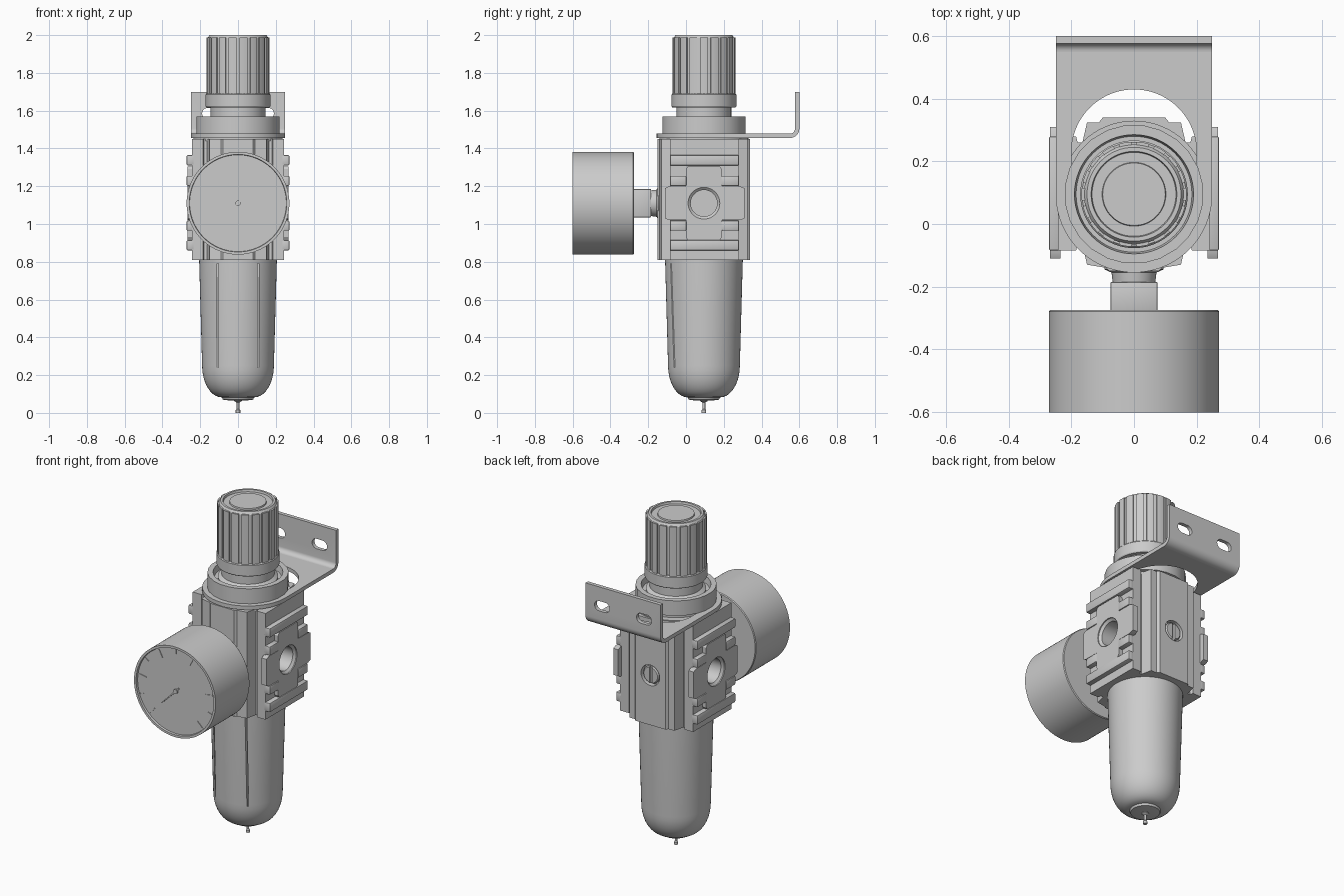
import bpy, bmesh
from math import pi, sin, cos, radians, sqrt
from mathutils import Matrix, Vector

if "Cube" in bpy.data.objects:
    bpy.data.objects.remove(bpy.data.objects["Cube"])

AY, GZ = 0.095, 1.11          # body axis in y, height of ports and gauge
T = Matrix.Translation
AXIS = T((0, AY, 0))


def finish(name, bm, mat=None, angle=30):
    if mat:
        bm.transform(mat)
    bmesh.ops.remove_doubles(bm, verts=bm.verts, dist=1e-5)
    bmesh.ops.recalc_face_normals(bm, faces=bm.faces)
    me = bpy.data.meshes.new(name)
    bm.to_mesh(me)
    bm.free()
    ob = bpy.data.objects.new(name, me)
    bpy.context.collection.objects.link(ob)
    smooth(ob, angle)
    return ob


def smooth(ob, angle=30):
    bpy.ops.object.select_all(action='DESELECT')
    ob.select_set(True)
    bpy.context.view_layer.objects.active = ob
    bpy.ops.object.shade_smooth_by_angle(angle=radians(angle))


def lathe(name, prof, mat=AXIS, seg=64):
    """Revolve (radius, height) points round local z."""
    bm = bmesh.new()
    vs = [bm.verts.new((r, 0, z)) for r, z in prof]
    es = [bm.edges.new(p) for p in zip(vs, vs[1:])]
    bmesh.ops.spin(bm, geom=vs + es, cent=(0, 0, 0), axis=(0, 0, 1),
                   angle=2 * pi, steps=seg, use_merge=True)
    return finish(name, bm, mat)


def prism(name, pts, z0, z1, mat=None):
    """Extrude a 2D outline along local z."""
    bm = bmesh.new()
    f = bm.faces.new([bm.verts.new((x, y, z0)) for x, y in pts])
    ext = bmesh.ops.extrude_face_region(bm, geom=[f])['geom']
    bmesh.ops.translate(bm, vec=(0, 0, z1 - z0),
                        verts=[v for v in ext if isinstance(v, bmesh.types.BMVert)])
    return finish(name, bm, mat)


def box(name, lo, hi, mat=None, bevel=0):
    lo, hi = Vector(lo), Vector(hi)
    bm = bmesh.new()
    bmesh.ops.create_cube(bm, size=1, matrix=T((lo + hi) / 2) @ Matrix.Diagonal((*(hi - lo), 1)))
    if bevel:
        bmesh.ops.bevel(bm, geom=bm.edges[:], offset=bevel, segments=2, affect='EDGES', profile=0.5)
    return finish(name, bm, mat)


def cut(ob, *cutters):
    for c in cutters:
        m = ob.modifiers.new('cut', 'BOOLEAN')
        m.operation, m.solver, m.object = 'DIFFERENCE', 'EXACT', c
    dg = bpy.context.evaluated_depsgraph_get()
    me = bpy.data.meshes.new_from_object(ob.evaluated_get(dg))
    ob.modifiers.clear()
    ob.data = me
    smooth(ob)


def discard(*obs):
    for o in obs:
        bpy.data.objects.remove(o)


def arc(cx, cy, r, a0, a1, n=24):
    return [(cx + r * cos(radians(a0 + (a1 - a0) * i / n)),
             cy + r * sin(radians(a0 + (a1 - a0) * i / n))) for i in range(n + 1)]


def mirrored(half):
    return half + [(-x, y) for x, y in reversed(half)]


# local (x, y, z) -> world (y, z, x) for side pieces; -z towards front for gauge pieces
SIDE = Matrix(((0, 0, 1, 0), (1, 0, 0, 0), (0, 1, 0, 0), (0, 0, 0, 1)))
FRONT = T((0, 0, GZ)) @ Matrix.Rotation(pi / 2, 4, 'X')    # local z -> -y
PORT = {s: T((0, AY, GZ)) @ Matrix.Rotation(s * pi / 2, 4, 'Y') for s in (1, -1)}

# Bowl with narrow sight slits
dome = [(0.085 + 0.105 * cos(radians(a)), 0.25 - 0.168 * sin(radians(a))) for a in range(0, 91, 9)]
bowl = lathe('bowl', [(0, 0.82), (0.206, 0.82)] + dome + [(0.08, 0.07), (0.05, 0.066), (0, 0.066)])
slits = [box('slit_cutter', (s * 0.108 - 0.004, -0.12, 0.24), (s * 0.108 + 0.004, -0.055, 0.79))
         for s in (1, -1)]
cut(bowl, *slits)
discard(*slits)

# Drain pin
lathe('drain_pin', [(0, 0), (0.012, 0), (0.012, 0.014), (0.007, 0.02), (0.007, 0.055),
                    (0.02, 0.062), (0.02, 0.075), (0, 0.075)], seg=24)

# Body block
body = prism('body', mirrored([(0.1, 0.34), (0.112, 0.325), (0.15, 0.325), (0.165, 0.26), (0.18, 0.26),
                               (0.185, 0.28), (0.243, 0.28), (0.243, -0.085), (0.185, -0.085),
                               (0.18, -0.065), (0.165, -0.065), (0.15, -0.13), (0.09, -0.14),
                               (0.08, -0.15)]), 0.81, 1.45)
ports = [lathe('port_cutter', [(0, 0.1), (0.07, 0.1), (0.07, 0.25), (0.084, 0.262),
                               (0.084, 0.3), (0, 0.3)], PORT[s], 48) for s in (1, -1)]
BACK = T((0, 0, GZ)) @ Matrix.Rotation(-pi / 2, 4, 'X')
plug_hole = lathe('plug_cutter', [(0, 0.31), (0.062, 0.31), (0.062, 0.36), (0, 0.36)], BACK, 40)
cut(body, plug_hole, *ports)

# Slotted plug in the back
plug = lathe('back_plug', [(0, 0.3), (0.052, 0.3), (0.052, 0.33), (0.046, 0.337), (0, 0.337)], BACK, 40)
slot = box('plug_slot_cutter', (-0.009, 0.322, GZ - 0.06), (0.009, 0.36, GZ + 0.06))
cut(plug, slot)
discard(slot, plug_hole)

# Port plates and grip ribs on both sides
cross = [(-0.11, 1.03), (-0.09, 1.02), (0, 1.02), (0, 0.93), (0.01, 0.915), (0.18, 0.915), (0.19, 0.93),
         (0.19, 1.02), (0.285, 1.02), (0.31, 1.03), (0.31, 1.19), (0.285, 1.2), (0.19, 1.2), (0.19, 1.29),
         (0.18, 1.305), (0.01, 1.305), (0, 1.29), (0, 1.2), (-0.09, 1.2), (-0.11, 1.19)]
for s, side in ((1, 'right'), (-1, 'left')):
    x0, x1 = sorted((s * 0.235, s * 0.268))
    plate = prism(f'port_plate_{side}', cross, x0, x1, SIDE)
    cut(plate, ports[0 if s > 0 else 1])
    x0, x1 = sorted((s * 0.23, s * 0.272))
    for i, z in enumerate((0.86, 1.31)):
        box(f'long_rib_{side}_{i}', (x0, -0.085, z), (x1, 0.28, z + 0.055), bevel=0.006)
    for i, z in enumerate((0.965, 1.202)):
        for j, (y0, y1) in enumerate(((-0.085, 0.003), (0.187, 0.28))):
            box(f'short_rib_{side}_{i}{j}', (x0, y0, z), (x1, y1, z + 0.053), bevel=0.006)
discard(*ports)

# Mounting bracket: ring plate, bend and slotted upright
plate = prism('bracket_plate', arc(0, AY, 0.25, 180, 360, 40) + [(0.25, 0.55), (-0.25, 0.55)], 1.455, 1.478)
hole = prism('bracket_hole_cutter', arc(0, 0.23, 0.2, 0, 180, 36) + arc(0, AY, 0.2, 180, 360, 36), 1.4, 1.5)
cut(plate, hole)
L = arc(0.55, 1.505, 0.05, -90, 0, 8) + [(0.6, 1.7), (0.577, 1.7)] + arc(0.55, 1.505, 0.027, 0, -90, 8)
upright = prism('bracket_upright', L, -0.25, 0.25, SIDE)
slots = [prism('slot_cutter', arc(x + 0.02, 0.475, 0.03, -90, 90, 12) + arc(x - 0.02, 0.475, 0.03, 90, 270, 12),
               -0.7, -0.5, FRONT) for x in (-0.14, 0.14)]
cut(upright, *slots)
discard(hole, *slots)

# Flange under the bracket, lock nut and neck
lathe('body_collar', [(0, 1.44), (0.235, 1.44), (0.235, 1.456), (0.198, 1.456), (0.198, 1.48), (0, 1.48)])
nut = prism('lock_nut', [p for k in range(12) for p in
                         [(0.222 * cos(k * pi / 6 + d), AY + 0.222 * sin(k * pi / 6 + d)) for d in (-0.14, 0.14)]],
            1.478, 1.568)
recess = lathe('nut_cutter', [(0, 1.53), (0.185, 1.53), (0.195, 1.6), (0, 1.6)])
cut(nut, recess)
discard(recess)
lathe('neck', [(0, 1.5), (0.165, 1.5), (0.165, 1.545), (0.145, 1.56), (0.145, 1.63), (0, 1.63)])

# Knob: core with ringed top, skirt and ridged grip
lathe('knob_core', [(0, 1.62), (0.16, 1.62), (0.16, 1.985), (0.15, 2.0), (0.137, 2.0), (0.134, 1.988),
                    (0.102, 1.988), (0.1, 1.996), (0, 1.996)])
lathe('knob_skirt', [(0.14, 1.618), (0.168, 1.618), (0.172, 1.624), (0.172, 1.685), (0.166, 1.692), (0.14, 1.692)])
N = 18
for k in range(N):
    a = 360 * k / N
    ridge = arc(0, AY, 0.168, a - 7, a + 7, 4) + arc(0, AY, 0.15, a + 7, a - 7, 4)
    prism(f'knob_ridge_{k:02d}', ridge, 1.688, 1.988)

# Pressure gauge: stem, case with rim, ticks and needle
lathe('gauge_boss', [(0, 0.1), (0.095, 0.1), (0.095, 0.145), (0.072, 0.155), (0.066, 0.2), (0, 0.2)], FRONT)
box('gauge_stem', (-0.075, -0.285, GZ - 0.075), (0.075, -0.185, GZ + 0.075), bevel=0.004)
lathe('gauge_case', [(0, 0.275), (0.268, 0.275), (0.272, 0.28), (0.272, 0.602), (0.258, 0.602), (0.256, 0.59), (0, 0.59)],
      FRONT, 96)
for i in range(11):
    rot = FRONT @ Matrix.Rotation(radians(225 - 27 * i), 4, 'Z')
    major = i % 2 == 0
    w = 0.003 if major else 0.002
    box(f'dial_tick_{i:02d}', (0.2 if major else 0.225, -w, 0.585), (0.25, w, 0.594), rot)
prism('needle', [(-0.03, -0.005), (0.13, -0.002), (0.13, 0.002), (-0.03, 0.005)], 0.585, 0.597,
      FRONT @ Matrix.Rotation(radians(225), 4, 'Z'))
lathe('needle_hub', [(0, 0.585), (0.014, 0.585), (0.014, 0.6), (0, 0.6)], FRONT, 24)
